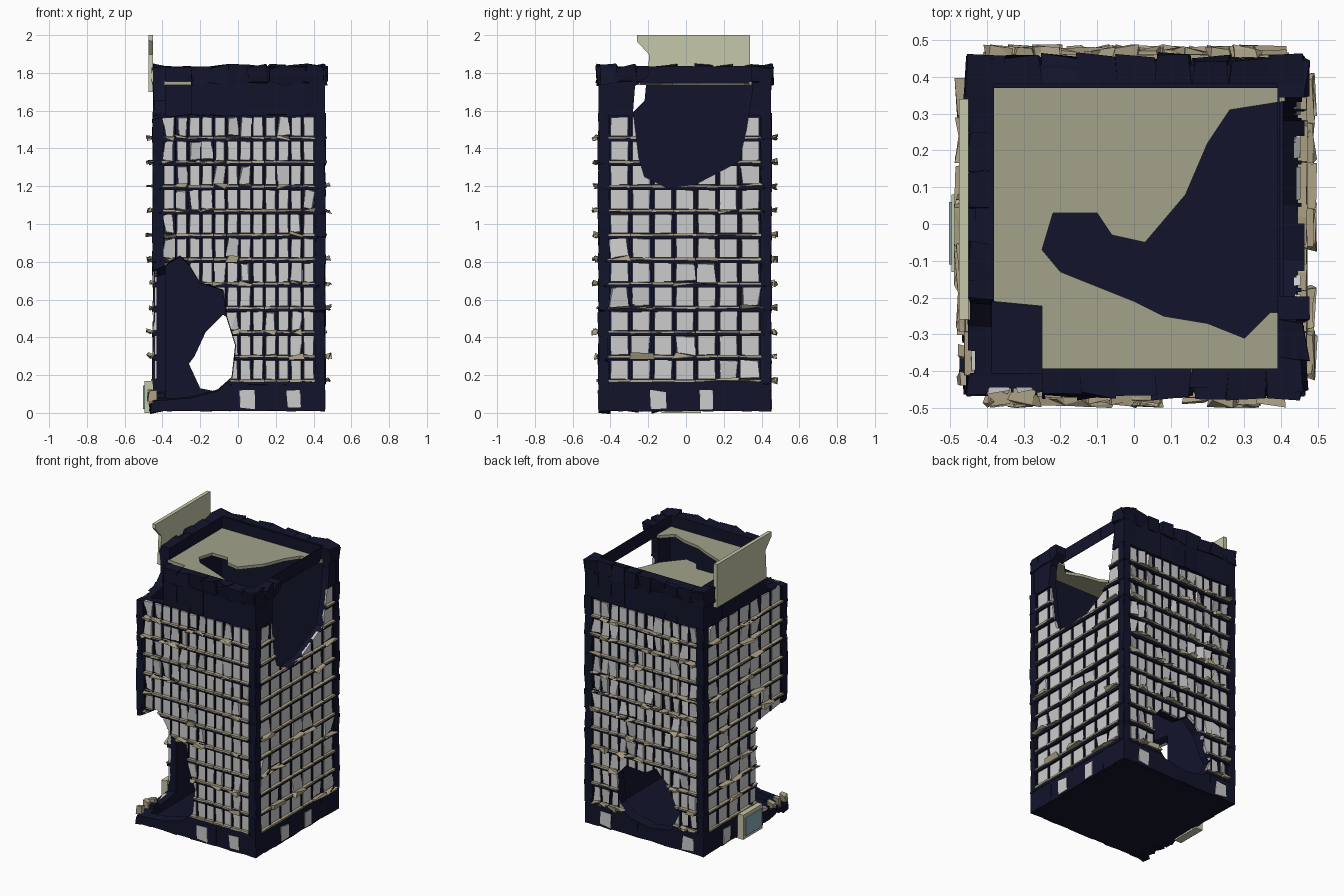
import bpy, bmesh, random
from mathutils import Vector

if "Cube" in bpy.data.objects:
    bpy.data.objects.remove(bpy.data.objects["Cube"])

random.seed(7)
R = random.uniform


def material(name, rgb):
    m = bpy.data.materials.new(name)
    m.diffuse_color = (*rgb, 1)
    m.use_nodes = True
    m.node_tree.nodes["Principled BSDF"].inputs["Base Color"].default_value = m.diffuse_color
    return m


NAVY = material("dark_concrete", (0.006, 0.007, 0.024))
TAN = material("broken_ledge", (0.42, 0.36, 0.24))
ROOF = material("roof_deck", (0.36, 0.36, 0.26))
PALE = material("pale_panel", (0.56, 0.58, 0.40))
BLUE = material("blue_glass", (0.25, 0.42, 0.47))

# Each side maps (along wall, height, outward depth) to world space
SIDES = {
    "front": (lambda u, z, d: (u, -0.462 - d, z), -0.45, 0.46, 12, 0.22),
    "right": (lambda u, z, d: (0.46 + d, u, z), -0.462, 0.45, 7, 0.2),
    "back": (lambda u, z, d: (u, 0.45 + d, z), -0.45, 0.46, 12, 0.5),
    "left": (lambda u, z, d: (-0.45 - d, u, z), -0.462, 0.45, 7, 0.3),
}
plain = lambda x, z, y: (x, y, z)


def block(bm, place, u, z, d, jit=(0, 0, 0)):
    """Box whose outer corners are shaken by jit (along, up, out)."""
    v = []
    for k in (0, 1):
        for a, b in ((0, 0), (1, 0), (1, 1), (0, 1)):
            du, dz, dd = [R(-j, j) if k else 0 for j in jit]
            v.append(bm.verts.new(place(u[a] + du, z[b] + dz, d[k] + dd)))
    for f in ((0, 1, 2, 3), (4, 5, 6, 7), (0, 1, 5, 4), (1, 2, 6, 5), (2, 3, 7, 6), (3, 0, 4, 7)):
        bm.faces.new([v[i] for i in f])


def finish(name, bm, mat=None):
    bmesh.ops.recalc_face_normals(bm, faces=bm.faces)
    me = bpy.data.meshes.new(name)
    bm.to_mesh(me)
    bm.free()
    ob = bpy.data.objects.new(name, me)
    if mat:
        me.materials.append(mat)
    bpy.context.collection.objects.link(ob)
    return ob


def box(name, x, y, z, mat=None):
    bm = bmesh.new()
    block(bm, plain, x, z, y)
    return finish(name, bm, mat)


def hole(name, axis, points, start, end, taper=1.0):
    """Prism along an axis, its end profile scaled about the profile centre."""
    bm = bmesh.new()
    put = {"x": lambda a, b, t: (t, a, b), "y": lambda a, b, t: (a, t, b), "z": lambda a, b, t: (a, b, t)}[axis]
    c = sum((Vector(p) for p in points), Vector((0, 0))) / len(points)
    rings = []
    for t, s in ((start, 1), (end, taper)):
        rings.append([bm.verts.new(put(*(c + (Vector(p) - c) * s), t)) for p in points])
    n = len(points)
    bm.faces.new(rings[0])
    bm.faces.new(rings[1])
    for i in range(n):
        j = (i + 1) % n
        bm.faces.new((rings[0][i], rings[0][j], rings[1][j], rings[1][i]))
    ob = finish(name, bm)
    ob.hide_render = True
    return ob


def carve(ob, cutters, self_overlap=False):
    for c in cutters:
        m = ob.modifiers.new(c.name, "BOOLEAN")
        m.operation, m.solver, m.object = "DIFFERENCE", "EXACT", c
        m.use_self = self_overlap
    deps = bpy.context.evaluated_depsgraph_get()
    me = bpy.data.meshes.new_from_object(ob.evaluated_get(deps))
    ob.modifiers.clear()
    ob.data = me


# Blast holes
corner_hole = hole("corner_hole", "y", [
    (-0.65, 0.70), (-0.42, 0.78), (-0.31, 0.85), (-0.26, 0.80), (-0.20, 0.70), (-0.07, 0.66), (-0.05, 0.51),
    (0.0, 0.35), (-0.02, 0.17), (-0.10, 0.10), (-0.25, 0.06), (-0.65, 0.03)], -0.6, -0.13, 0.85)
back_hole = hole("back_hole", "y", [
    (0.22, 0.40), (0.15, 0.48), (0.0, 0.47), (-0.08, 0.52), (-0.17, 0.43), (-0.23, 0.30), (-0.26, 0.26),
    (-0.20, 0.13), (-0.05, 0.10), (0.12, 0.13), (0.20, 0.20)], 0.6, 0.3)
right_hole = hole("right_hole", "x", [
    (-0.18, 2.1), (-0.20, 1.78), (-0.27, 1.73), (-0.28, 1.60), (-0.25, 1.35), (-0.22, 1.25), (-0.10, 1.19),
    (0.05, 1.21), (0.28, 1.33), (0.32, 1.50), (0.35, 1.70), (0.33, 2.1)], 0.6, 0.395)
top_hole = hole("top_corner_hole", "x", [
    (-0.65, 1.53), (-0.42, 1.54), (-0.27, 1.57), (-0.20, 1.64), (-0.19, 1.75), (-0.18, 1.91), (-0.29, 2.03),
    (-0.65, 2.03)], -0.6, -0.25, 0.8)
roof_hole = hole("roof_hole", "z", [
    (0.45, 0.34), (0.26, 0.31), (0.20, 0.22), (0.14, 0.08), (0.03, -0.05), (-0.06, -0.03), (-0.10, 0.03),
    (-0.22, 0.03), (-0.25, -0.07), (-0.20, -0.13), (0.0, -0.21), (0.08, -0.25), (0.20, -0.27), (0.30, -0.31),
    (0.37, -0.24), (0.45, -0.24)], 1.6, 1.9)
cavity = box("cavity", (-0.385, 0.405), (-0.405, 0.37), (0.04, 2.2))
cavity.hide_render = True
wall_holes = [corner_hole, back_hole, right_hole, top_hole]

# Hollow tower walls and floor
shell = box("tower_walls", (-0.432, 0.442), (-0.444, 0.432), (0.01, 1.83), NAVY)
carve(shell, [cavity] + wall_holes)

# Roof deck below the parapet
deck = box("roof_deck", (-0.39, 0.41), (-0.41, 0.375), (1.735, 1.755), ROOF)
carve(deck, [roof_hole, top_hole])

# Facade: window panes, frame grid, ledges, jagged parapet and base
ROWS, PITCH, Z0 = 11, 0.1287, 0.178
GROUND = {"front": (0.045, 0.295), "right": (-0.15, 0.11), "back": (0.30, -0.33), "left": (0.2, -0.2)}
for side, (place, u0, u1, cols, damage) in SIDES.items():
    panes, frame, ledges = bmesh.new(), bmesh.new(), bmesh.new()
    a, b = u0 + 0.052, u1 - 0.052
    w = (b - a) / cols
    for r in range(ROWS):
        z = Z0 + r * PITCH
        block(frame, place, (a - 0.01, b + 0.01), (z - 0.028, z - 0.004), (-0.03, 0.003))
        for c in range(cols):
            u = a + c * w
            rough = random.random() < damage
            j = 0.012 if rough else 0.002
            block(panes, place, (u + 0.09 * w + 0.002, u + 0.91 * w - 0.002), (z + 0.001, z + 0.1),
                  (-0.026, -0.008), (j, j * 0.8, 0.012 if rough else 0.001))
            j = 0.016 if rough else 0.003
            block(ledges, place, (u + 0.001, u + w - 0.001), (z - 0.012, z - 0.002),
                  (-0.015, 0.026 if rough else 0.009), (j, j, j * 0.8))
    for c in range(cols + 1):
        u = a + c * w
        block(frame, place, (u - 0.05 * w, u + 0.05 * w), (0.14, 1.6), (-0.03, -0.005))
    for u in GROUND[side]:
        block(panes, place, (u - 0.04, u + 0.04), (0.025, 0.115), (-0.02, 0.004), (0.01, 0.008, 0.002))
    # crumbled parapet and base blocks
    n = 9
    for i in range(n):
        s = (u0 + (u1 - u0) * i / n, u0 + (u1 - u0) * (i + 1) / n)
        block(frame, place, s, (1.575, 1.75), (-0.035, -0.002), (0, 0.006, 0.004))
        block(frame, place, s, (1.745, 1.835), (-0.07, 0.004), (0.012, 0.016, 0.014))
        block(frame, place, s, (0.01, 0.152), (-0.035, 0.0), (0, 0.004, 0.002))
    # corner pillar segments
    for u in (u0, u1 - 0.052):
        for i in range(ROWS):
            z = 0.15 + i * 0.13
            block(frame, place, (u, u + 0.052), (z, z + 0.13), (-0.035, 0.001), (0.005, 0.01, 0.006))
    for name, bm, mat in (("windows", panes, None), ("frame", frame, NAVY), ("ledges", ledges, TAN)):
        carve(finish(f"{side}_{name}", bm, mat), wall_holes, True)

# Rooftop sign board on the left wall
board = box("sign_board", (-0.475, -0.45), (-0.26, 0.34), (1.70, 2.0), PALE)
carve(board, [top_hole])

# Entrance booth on the left wall
box("entrance_frame", (-0.495, -0.44), (-0.13, 0.08), (0.0, 0.17), PALE)
box("entrance_glass", (-0.502, -0.49), (-0.11, 0.06), (0.02, 0.145), BLUE)

# Rubble heaped at the blown-out corner
bm = bmesh.new()
for i in range(7):
    y = -0.45 + i * 0.045
    block(bm, SIDES["left"][0], (y, y + 0.05), (0.01, R(0.04, 0.11)), (-0.06, R(0.0, 0.02)), (0.015, 0.02, 0.01))
finish("corner_rubble", bm, NAVY)
bm = bmesh.new()
for i in range(3):
    y = -0.44 + i * 0.07
    block(bm, SIDES["left"][0], (y, y + 0.03), (0.06, 0.12), (-0.02, 0.025), (0.015, 0.015, 0.008))
finish("rubble_chips", bm, TAN)

# Remove the cutters
for c in wall_holes + [roof_hole, cavity]:
    bpy.data.objects.remove(c)
